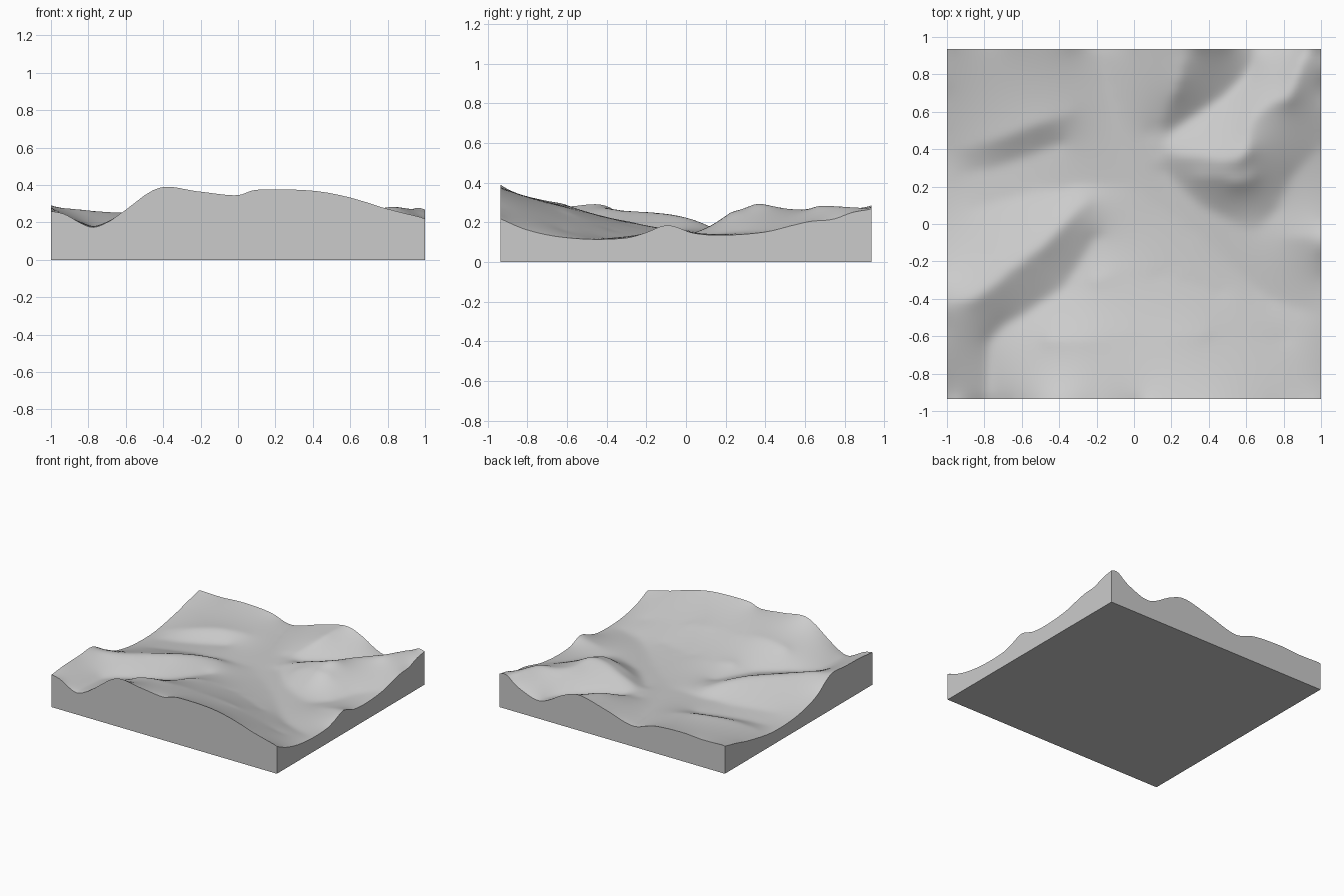
import bpy
import bmesh
import math

default_cube = bpy.data.objects.get("Cube")
if default_cube:
    bpy.data.objects.remove(default_cube, do_unlink=True)

HALF_X, HALF_Y = 1.0, 0.935
COLS, ROWS = 88, 82

# Border profiles, each point is (x, y, height) in hundredths
front_edge = [(-100, -94, 26), (-92, -94, 24.5), (-78, -94, 17.5), (-68, -94, 20.5),
              (-60, -94, 26), (-41, -94, 38.5), (-20, -94, 36.5), (0, -94, 34.5),
              (12, -94, 37.5), (40, -94, 37), (60, -94, 33.5), (80, -94, 27.5),
              (100, -94, 22.5)]
right_edge = [(100, -94, 22.5), (100, -80, 16.5), (100, -65, 13), (100, -48, 11.5),
              (100, -30, 12), (100, -20, 14.5), (100, -8, 18.5), (100, 5, 14.5),
              (100, 20, 13.5), (100, 40, 15), (100, 55, 18.5), (100, 64, 20.5),
              (100, 75, 21.5), (100, 85, 25), (100, 94, 26.5)]
back_edge = [(100, 94, 26.5), (93, 94, 27.5), (82, 94, 20), (63, 94, 14.5), (42, 94, 25),
             (28, 94, 28.5), (5, 94, 23), (-19, 94, 16.5), (-38, 94, 21.5),
             (-62, 94, 23), (-81, 94, 22), (-100, 94, 22.5)]
left_edge = [(-100, 94, 22.5), (-100, 76, 18.5), (-100, 62, 15), (-100, 35, 10.5),
             (-100, 10, 10.5), (-100, -10, 13.5), (-100, -25, 18.5), (-100, -42, 28.5),
             (-100, -60, 28), (-100, -78, 27.5), (-100, -94, 26)]

# Ridge crests
west_spur = [(-100, -42, 28.5), (-86, -40, 27.5), (-70, -28, 26), (-50, -12, 25),
             (-36, 1, 22.5), (-26, 11, 18.5)]
north_west_spur = [(-90, 41, 13.5), (-72, 46, 17.5), (-52, 54, 19.5), (-35, 59, 18.5)]
north_spur = [(28, 94, 28.5), (23, 75, 25.5), (17, 61, 20), (8, 48, 15)]
east_crest = [(13, 39, 14.5), (35, 36, 23), (58, 36, 30), (63, 53, 27),
              (72, 64, 27), (83, 69, 29), (92, 94, 27.5)]
east_shoulder = [(100, -8, 18.5), (85, -7, 16), (75, -6, 14)]
east_flank = [(33, 25, 20), (50, 24, 25.5), (64, 24, 25)]

# Ravines, valley floors and slope lines
west_ravine = [(-78, -94, 17.5), (-76, -62, 17), (-56, -47, 16.5), (-38, -34, 16),
               (-28, -20, 15.5), (-19, -6, 15)]
north_ravine = [(65, 94, 14.5), (60, 80, 14), (45, 66, 14), (20, 49, 14)]
west_valley = [(-100, 28, 10.5), (-80, 29, 11.5), (-58, 36, 12.5), (-38, 43, 13.5)]
west_floor = [(-85, 10, 12.5), (-50, 18, 13.5), (0, 22, 14.5)]
north_valley = [(-19, 94, 16.5), (-12, 65, 15.5), (0, 22, 14.5)]
south_valley = [(0, 22, 14.5), (15, 10, 14.2), (38, -8, 13.5), (70, -38, 12), (100, -48, 11.5)]
east_foot = [(15, 30, 14.2), (33, 12, 14), (52, 1, 13.5), (66, -2, 13.2), (77, 8, 13.2),
             (85, 25, 14.5), (100, 40, 15)]
hill_middle = [(-45, -62, 27), (-25, -62, 29.5), (0, -60, 28), (30, -60, 26.5),
               (60, -62, 21), (82, -62, 15.5)]
hill_lower = [(-20, -30, 21), (0, -26, 19.5), (25, -28, 17.5), (48, -36, 15.5)]

inner_paths = [hill_middle, hill_lower, west_valley, west_floor, north_valley, south_valley,
               east_foot, west_ravine, north_ravine, west_spur, north_west_spur, north_spur,
               east_flank, east_crest, east_shoulder]
border_paths = [front_edge, right_edge, back_edge, left_edge]


def spline(path, steps=60):
    """Points on a smooth curve through the path."""
    pts = [path[0]] + path + [path[-1]]
    for a, b, c, d in zip(pts, pts[1:], pts[2:], pts[3:]):
        for s in range(steps + 1):
            t = s / steps
            yield [0.005 * (2 * q + (r - p) * t + (2 * p - 5 * q + 4 * r - w) * t * t
                            + (3 * q - p - 3 * r + w) * t ** 3)
                   for p, q, r, w in zip(a, b, c, d)]


def nearest(value, half, count):
    return max(0, min(count, round((value + half) / (2 * half) * count)))


# Fix heights along the feature lines
height = [[0.18] * (COLS + 1) for _ in range(ROWS + 1)]
fixed = set()
for path in inner_paths + border_paths:
    for x, y, z in spline(path):
        i, j = nearest(x, HALF_X, COLS), nearest(y, HALF_Y, ROWS)
        height[j][i] = z
        fixed.add((i, j))

inner = [(i, j) for j in range(1, ROWS) for i in range(1, COLS)]
free = [cell for cell in inner if cell not in fixed]


def relax(cells, factor):
    for i, j in cells:
        mean = (height[j][i - 1] + height[j][i + 1] + height[j - 1][i] + height[j + 1][i]) / 4
        height[j][i] += factor * (mean - height[j][i])


# Stretch the ground between the lines, then soften it
for _ in range(240):
    relax(free, 1.75)
for _ in range(3):
    relax(inner, 0.5)

# Solid block: terrain surface, side walls and flat base
bm = bmesh.new()
grid = [[bm.verts.new((HALF_X * (2 * i / COLS - 1), HALF_Y * (2 * j / ROWS - 1), height[j][i]))
         for i in range(COLS + 1)] for j in range(ROWS + 1)]
for j in range(ROWS):
    for i in range(COLS):
        bm.faces.new((grid[j][i], grid[j][i + 1], grid[j + 1][i + 1], grid[j + 1][i]))
rim = [e for e in bm.edges if e.is_boundary]
skirt = bmesh.ops.extrude_edge_only(bm, edges=rim)["geom"]
for v in skirt:
    if isinstance(v, bmesh.types.BMVert):
        v.co.z = 0
bmesh.ops.holes_fill(bm, edges=[e for e in bm.edges if e.is_boundary], sides=0)
bmesh.ops.recalc_face_normals(bm, faces=bm.faces)

mesh = bpy.data.meshes.new("terrain_block")
bm.to_mesh(mesh)
bm.free()
terrain = bpy.data.objects.new("terrain_block", mesh)
bpy.context.collection.objects.link(terrain)

# Plain stone grey
grey = bpy.data.materials.new("stone_grey")
grey.use_nodes = True
colour = (0.6, 0.6, 0.6, 1)
grey.diffuse_color = colour
grey.node_tree.nodes["Principled BSDF"].inputs["Base Color"].default_value = colour
mesh.materials.append(grey)

bpy.ops.object.select_all(action="DESELECT")
terrain.select_set(True)
bpy.context.view_layer.objects.active = terrain
bpy.ops.object.shade_smooth_by_angle(angle=math.radians(40))
